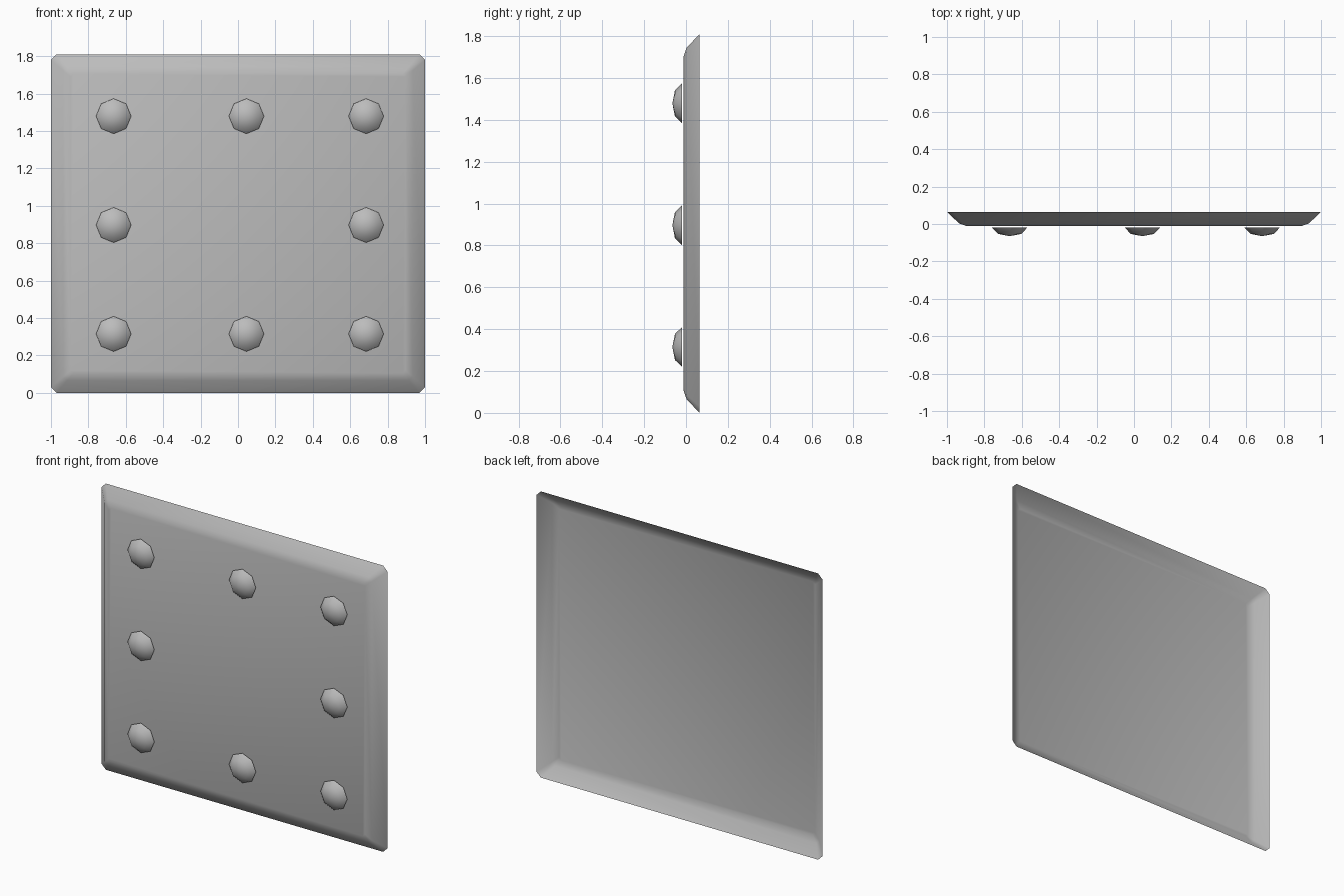
import bpy, bmesh, math

if "Cube" in bpy.data.objects:
    bpy.data.objects.remove(bpy.data.objects["Cube"])

grey = bpy.data.materials.new("plain_grey")
grey.diffuse_color = (0.5, 0.5, 0.5, 1)
grey.use_nodes = True
grey.node_tree.nodes["Principled BSDF"].inputs["Base Color"].default_value = grey.diffuse_color
HALF_W, HEIGHT = 1.0, 1.81


def lofted(name, rings, tip=None):
    """Join equal-length rings of points into a smooth open sheet, closed at the front."""
    bm = bmesh.new()
    loops = [[bm.verts.new(p) for p in ring] for ring in rings]
    n = len(loops[0])
    for a, b in zip(loops, loops[1:]):
        for i in range(n):
            j = (i + 1) % n
            bm.faces.new((a[i], a[j], b[j], b[i]))
    last = loops[-1]
    if tip:
        t = bm.verts.new(tip)
        for i in range(n):
            bm.faces.new((last[i], last[(i + 1) % n], t))
    else:
        bm.faces.new(last)
    for f in bm.faces:
        f.smooth = True
    me = bpy.data.meshes.new(name)
    bm.to_mesh(me)
    bm.free()
    me.materials.append(grey)
    ob = bpy.data.objects.new(name, me)
    bpy.context.collection.objects.link(ob)
    return ob


def panel_ring(inset, y, cut):
    """Rectangle with clipped corners, counter-clockwise seen from the front."""
    x, lo, hi = HALF_W - inset, inset, HEIGHT - inset
    return [(-x + cut, y, lo), (x - cut, y, lo), (x, y, lo + cut), (x, y, hi - cut),
            (x - cut, y, hi), (-x + cut, y, hi), (-x, y, hi - cut), (-x, y, lo + cut)]


def rivet_ring(cx, cz, r, y):
    return [(cx + r * math.cos(k * math.pi / 4), y, cz + r * math.sin(k * math.pi / 4))
            for k in range(8)]


# Pressed plate: thin sheet, hollow at the back, sloping rim
lofted("plate", [panel_ring(0, 0.065, 0.03),
                 panel_ring(0.065, 0.003, 0.022),
                 panel_ring(0.105, -0.011, 0.015)])

# Eight-sided domed rivets around the border (none in the middle)
for i, cx in enumerate((-0.665, 0.045, 0.685)):
    for j, cz in enumerate((0.315, 0.897, 1.479)):
        if (i, j) != (1, 1):
            lofted(f"rivet_{i}_{j}", [rivet_ring(cx, cz, 0.094, -0.02),
                                      rivet_ring(cx, cz, 0.062, -0.053)],
                   tip=(cx, -0.065, cz))
